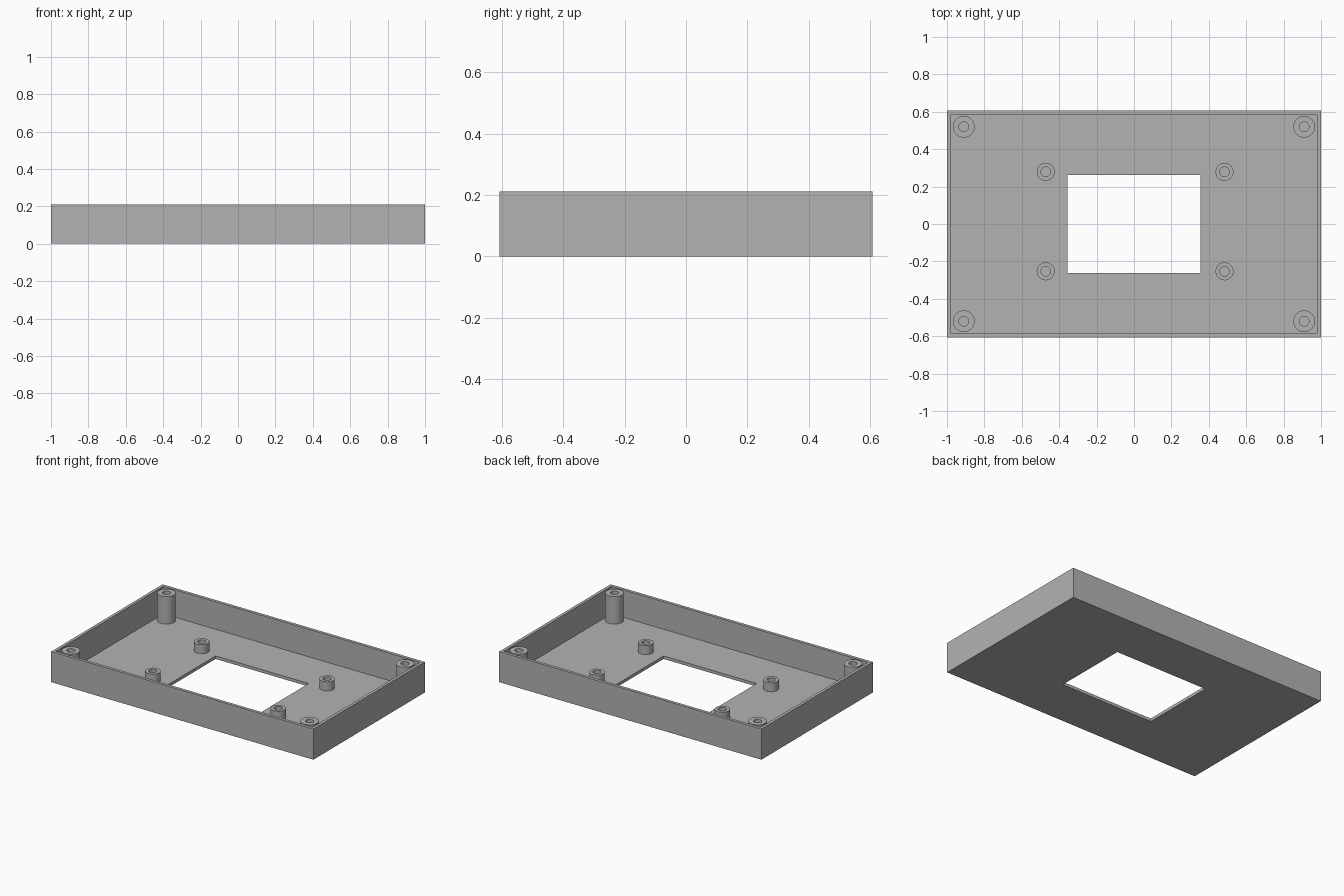
import bpy
import bmesh
from math import cos, sin, tau, radians

default = bpy.data.objects.get("Cube")
if default:
    bpy.data.objects.remove(default, do_unlink=True)

HALF_X, HALF_Y, HEIGHT = 1.0, 0.607, 0.211
WALL = FLOOR = 0.021
SEGMENTS = 48

grey = bpy.data.materials.new("plain grey")
grey.use_nodes = True
colour = (0.45, 0.45, 0.45, 1)
grey.diffuse_color = colour
grey.node_tree.nodes["Principled BSDF"].inputs["Base Color"].default_value = colour


def rectangle(hx, hy, z):
    return [(-hx, -hy, z), (hx, -hy, z), (hx, hy, z), (-hx, hy, z)]


def circle(radius, z):
    angles = [tau * i / SEGMENTS for i in range(SEGMENTS)]
    return [(radius * cos(a), radius * sin(a), z) for a in angles]


def bridge_loops(name, loops, closed=False):
    """Join a row of matching outlines with quads to make one part."""
    bm = bmesh.new()
    rings = [[bm.verts.new(p) for p in loop] for loop in loops]
    pairs = list(zip(rings, rings[1:]))
    if closed:
        pairs.append((rings[-1], rings[0]))
    for a, b in pairs:
        for i in range(len(a)):
            j = (i + 1) % len(a)
            bm.faces.new((a[i], a[j], b[j], b[i]))
    mesh = bpy.data.meshes.new(name)
    bm.to_mesh(mesh)
    bm.free()
    mesh.materials.append(grey)
    obj = bpy.data.objects.new(name, mesh)
    bpy.context.collection.objects.link(obj)
    return obj


# Open tray with a rectangular window through its floor
inner_x, inner_y = HALF_X - WALL, HALF_Y - WALL
window_x, window_y = 0.355, 0.263
bridge_loops("tray", [
    rectangle(window_x, window_y, 0),
    rectangle(HALF_X, HALF_Y, 0),
    rectangle(HALF_X, HALF_Y, HEIGHT),
    rectangle(inner_x, inner_y, HEIGHT),
    rectangle(inner_x, inner_y, FLOOR),
    rectangle(window_x, window_y, FLOOR),
], closed=True)


# Hollow screw posts standing on the floor
def post(name, x, y, radius, bore, top):
    obj = bridge_loops(name, [
        circle(radius, FLOOR), circle(radius, top),
        circle(bore, top), circle(bore, FLOOR),
    ])
    obj.location = (x, y, 0)
    bpy.ops.object.select_all(action="DESELECT")
    obj.select_set(True)
    bpy.context.view_layer.objects.active = obj
    bpy.ops.object.shade_smooth_by_angle(angle=radians(30))


for side, sx in (("right", -1), ("left", 1)):
    for end, sy in (("front", -1), ("back", 1)):
        post(f"corner_post_{end}_{side}", sx * 0.91, sy * 0.52, 0.058, 0.026, HEIGHT - 0.001)
        # The short posts sit slightly off centre
        post(f"short_post_{end}_{side}", 0.006 + sx * 0.478, 0.013 + sy * 0.266,
             0.048, 0.026, 0.083)
